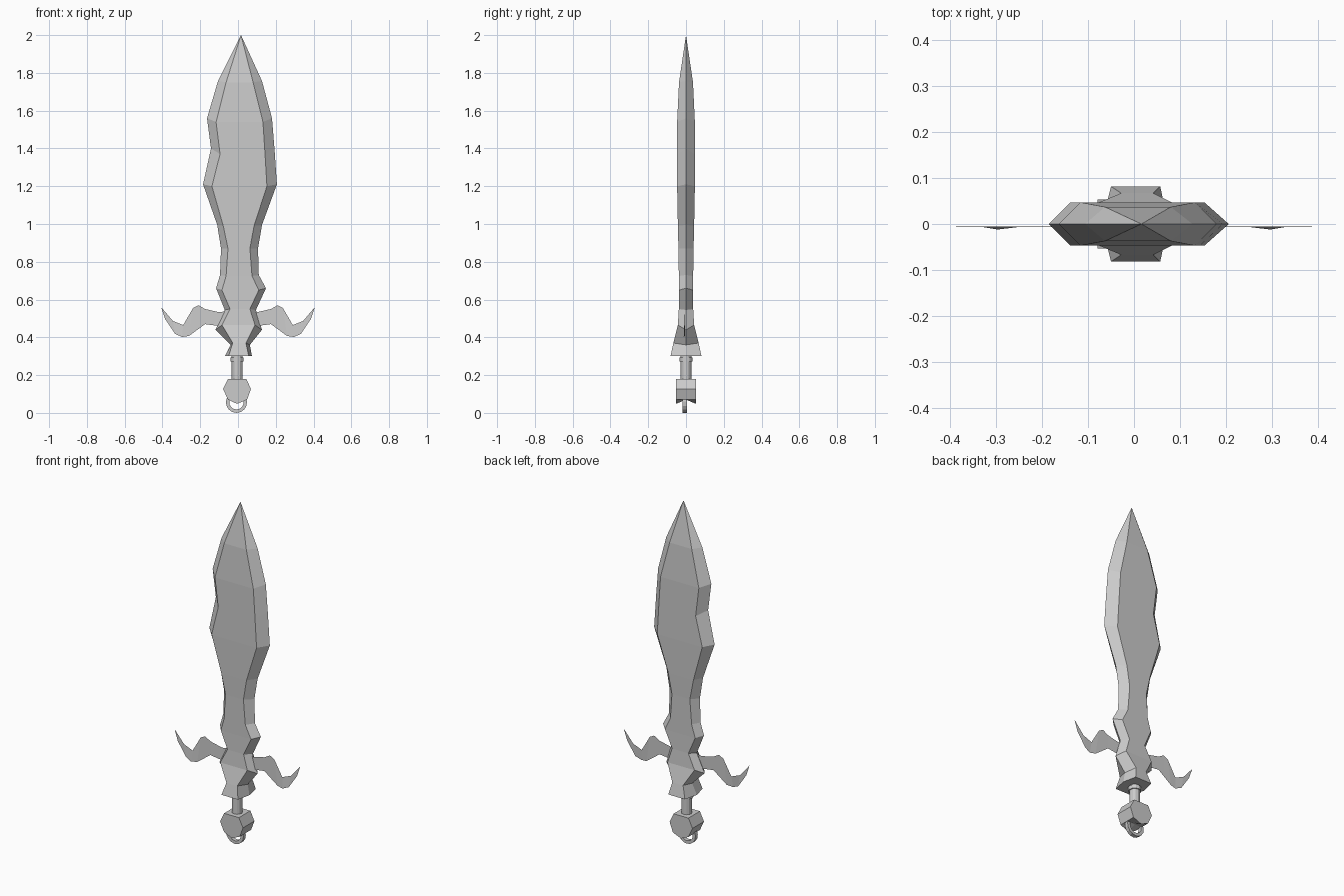
import bpy, bmesh, math


def make(name, verts, faces):
    me = bpy.data.meshes.new(name)
    me.from_pydata(verts, [], faces)
    bm = bmesh.new()
    bm.from_mesh(me)
    bmesh.ops.recalc_face_normals(bm, faces=bm.faces)
    bm.to_mesh(me)
    bm.free()
    ob = bpy.data.objects.new(name, me)
    bpy.context.collection.objects.link(ob)
    return ob


def loft(rings):
    # quads between rings of equal size
    n = len(rings[0])
    verts = [v for r in rings for v in r]
    faces = []
    for k in range(len(rings) - 1):
        for i in range(n):
            j = (i + 1) % n
            faces.append((k * n + i, k * n + j, k * n + n + j, k * n + n + i))
    return verts, faces


# Blade: outer edge z, inner edge z, outer left, inner left, inner right, outer right, half thickness
ROWS = [
    (0.30, 0.30, -0.07, -0.05, 0.057, 0.074, 0.082),
    (0.36, 0.37, -0.04, -0.028, 0.042, 0.063, 0.067),
    (0.44, 0.465, -0.12, -0.085, 0.09, 0.127, 0.043),
    (0.545, 0.55, -0.07, -0.042, 0.063, 0.095, 0.038),
    (0.66, 0.65, -0.116, -0.085, 0.11, 0.148, 0.037),
    (0.73, 0.725, -0.095, -0.063, 0.074, 0.11, 0.038),
    (0.87, 0.87, -0.09, -0.053, 0.063, 0.106, 0.04),
    (0.995, 0.99, -0.11, -0.078, 0.085, 0.127, 0.043),
    (1.21, 1.20, -0.185, -0.138, 0.153, 0.206, 0.047),
    (1.40, 1.37, -0.143, -0.095, 0.143, 0.193, 0.047),
    (1.56, 1.54, -0.164, -0.116, 0.132, 0.18, 0.047),
    (1.757, 1.75, -0.106, -0.063, 0.08, 0.127, 0.037),
]
rings = []
for zo, zi, ol, il, ir, orr, t in ROWS:
    rings.append([(ol, 0, zo), (il, -t, zi), (ir, -t, zi),
                  (orr, 0, zo), (ir, t, zi), (il, t, zi)])
verts, faces = loft(rings)
tip = len(verts)
verts.append((0.016, 0, 2.0))
last = tip - 6
faces += [(last + i, last + (i + 1) % 6, tip) for i in range(6)]
faces.append(tuple(range(6)))
make("blade", verts, faces)

# Guard wings: thin sheets, upper and lower edges paired along the curl
UPPER = [(0.05, 0.54), (0.10, 0.533), (0.175, 0.55), (0.21, 0.57), (0.238, 0.555),
         (0.29, 0.465), (0.345, 0.487), (0.407, 0.56)]
LOWER = [(0.05, 0.46), (0.10, 0.46), (0.175, 0.47), (0.215, 0.44), (0.26, 0.407),
         (0.296, 0.402), (0.333, 0.418), (0.386, 0.497)]
for side, s in (("left", -1), ("right", 1)):
    n = len(UPPER)
    gv = [(s * x, -0.005, z) for x, z in UPPER]
    gv += [(s * x, -0.012 if i == 5 else -0.006, z) for i, (x, z) in enumerate(LOWER)]
    make("guard_" + side, gv, [(i, i + 1, n + i + 1, n + i) for i in range(n - 1)])

# Grip and collar
for name, r, z0, z1 in (("grip", 0.029, 0.17, 0.30), ("collar", 0.035, 0.272, 0.294)):
    bpy.ops.mesh.primitive_cylinder_add(vertices=12, radius=r, depth=z1 - z0,
                                        location=(-0.005, 0, (z0 + z1) / 2))
    bpy.context.object.name = name

# Pommel: faceted shield shape, underside hollowed towards the middle
SHAPE = [(-0.053, 0.18), (0.043, 0.18), (0.069, 0.127), (0.048, 0.07),
         (-0.005, 0.048), (-0.053, 0.07), (-0.079, 0.127)]
rings = []
for y in (-0.053, 0.0, 0.053):
    rings.append([(x, y, 0.07 if (y == 0 and z < 0.06) else z) for x, z in SHAPE])
verts, faces = loft(rings)
faces += [tuple(range(7)), tuple(range(14, 21))]
make("pommel", verts, faces)

# Hanging loop below the pommel: square-section half ring
rings = []
for k in range(11):
    a = math.pi * (1 - 0.15) + math.pi * 1.3 * k / 10
    c, s = math.cos(a), math.sin(a)
    rings.append([(-0.008 + r * c, y, 0.056 + r * s)
                  for r, y in ((0.056, -0.018), (0.056, 0.004), (0.038, 0.004), (0.038, -0.018))])
verts, faces = loft(rings)
m = len(verts)
faces += [(0, 1, 2, 3), (m - 4, m - 3, m - 2, m - 1)]
make("pommel_loop", verts, faces)
